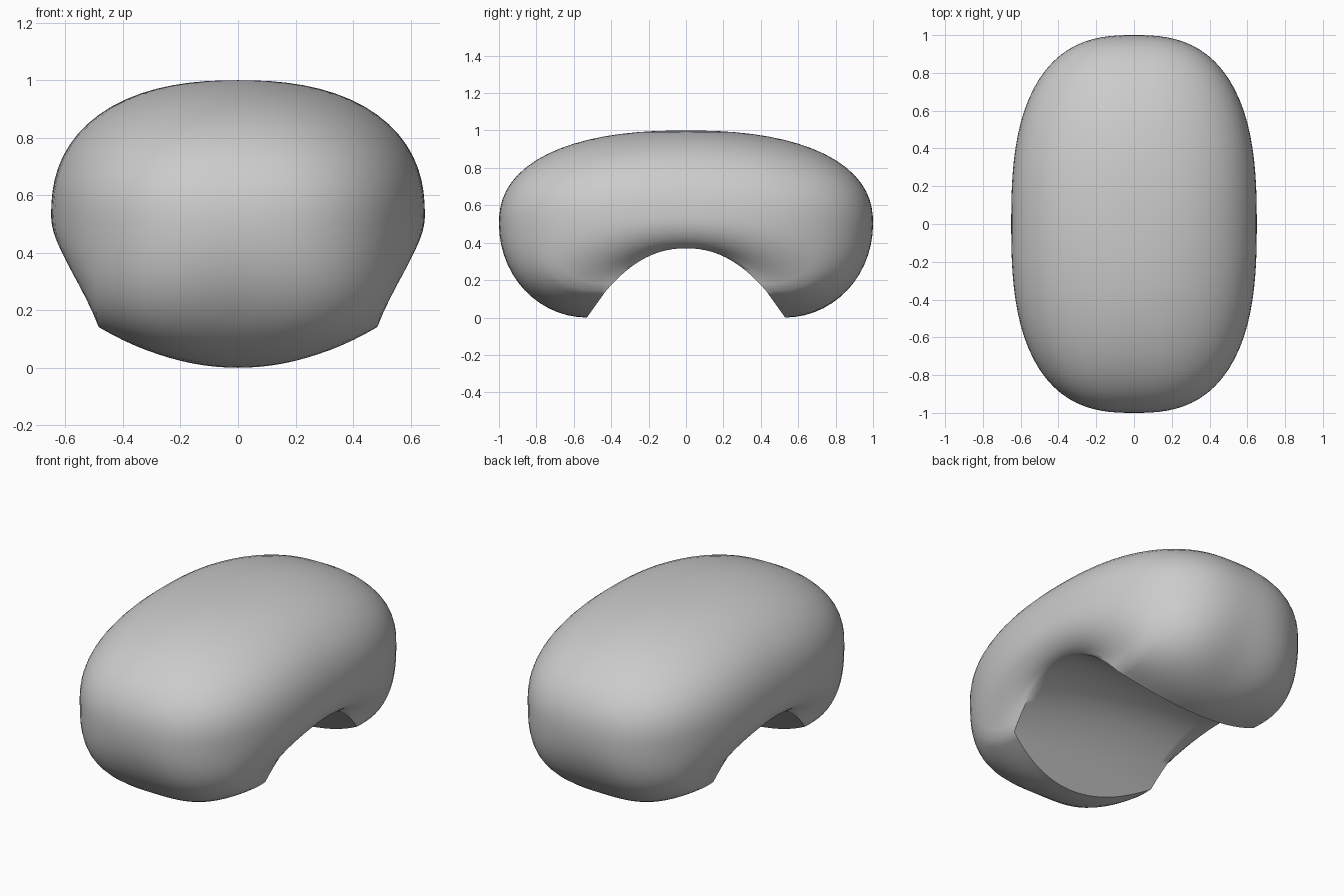
import bpy, bmesh
from math import sin, cos, pi, atan2

if "Cube" in bpy.data.objects:
    bpy.data.objects.remove(bpy.data.objects["Cube"])

AROUND, UPPER, LOWER = 96, 18, 14
HALF_X, HALF_Y = 0.65, 1.0


def rounded(angle, n):
    """Point on a unit superellipse, evenly spread by direction."""
    c, s = abs(cos(angle)), abs(sin(angle))
    r = (c ** n + s ** n) ** (-1 / n)
    return c * r, s * r


def opening(a):
    """Lower edge and turned-in edge of the underside arch (first quadrant)."""
    if a <= pi / 4 + 1e-6:                # ends, curving down to the floor
        k = a / (pi / 4)
        x = 0.48 * k
        return (x, 0.53 - 0.10 * k * k, 0.14 * k * k), (x, 0.43, 0.14)
    k = (pi / 2 - a) / (pi / 4)           # arched sides
    p = (0.52 - 0.04 * k * k, 0.43 * k, 0.37 - 0.23 * k ** 2.2)
    return p, p


def meridian(angle):
    """Line of points from just below the top down to the underside arch."""
    sx = 1 if sin(angle) >= 0 else -1
    sy = 1 if cos(angle) >= 0 else -1
    a = atan2(abs(sin(angle)), abs(cos(angle)))
    zw = 0.5 + 0.03 * sin(a) ** 4
    low, inner = opening(a)
    pts = []
    for i in range(1, UPPER + 1):         # domed upper half
        r, h = rounded(pi / 2 * (1 - i / UPPER), 2.35)
        oy, ox = rounded(a, 2 + 0.65 * r * r)
        ox, oy = ox * HALF_X, oy * HALF_Y
        pts.append((ox * r, oy * r, zw + (1 - zw) * h))
    n = 2 + 0.7 * sin(2 * a) ** 2         # fuller at the corners
    for i in range(1, LOWER + 1):         # lower half rolling under
        c, s = rounded(pi / 2 * i / LOWER, n)
        pts.append((low[0] + (ox - low[0]) * c,
                    low[1] + (oy - low[1]) * c,
                    zw + (low[2] - zw) * s))
    pts.append(inner)                     # turned-in lip
    return [(sx * x, sy * y, z) for x, y, z in pts]


# Bean-shaped body
bm = bmesh.new()
top = bm.verts.new((0, 0, 1))
cols = [[bm.verts.new(p) for p in meridian(2 * pi * j / AROUND)] for j in range(AROUND)]
for j in range(AROUND):
    a, b = cols[j], cols[(j + 1) % AROUND]
    bm.faces.new((top, b[0], a[0]))
    for i in range(len(a) - 1):
        bm.faces.new((a[i], b[i], b[i + 1], a[i + 1]))

# Arched underside spanning from side to side
E = AROUND // 8
rows = []
for j in range(E, 3 * E + 1):
    x, y, z = cols[j][-1].co
    row = []
    for i in range(2 * E + 1):
        f = i / E - 1
        rise = 0.04 * (1 - f * f) * (1 - (y / 0.43) ** 2)
        row.append(bm.verts.new((x * f, y, z + rise)))
    rows.append(row)
for r0, r1 in zip(rows, rows[1:]):
    for i in range(2 * E):
        bm.faces.new((r0[i], r0[i + 1], r1[i + 1], r1[i]))

bmesh.ops.remove_doubles(bm, verts=bm.verts, dist=1e-4)
bmesh.ops.recalc_face_normals(bm, faces=bm.faces)
mesh = bpy.data.meshes.new("bean_body")
bm.to_mesh(mesh)
bm.free()
obj = bpy.data.objects.new("bean_body", mesh)
bpy.context.collection.objects.link(obj)
bpy.context.view_layer.objects.active = obj
obj.select_set(True)
bpy.ops.object.shade_smooth_by_angle(angle=0.9)
